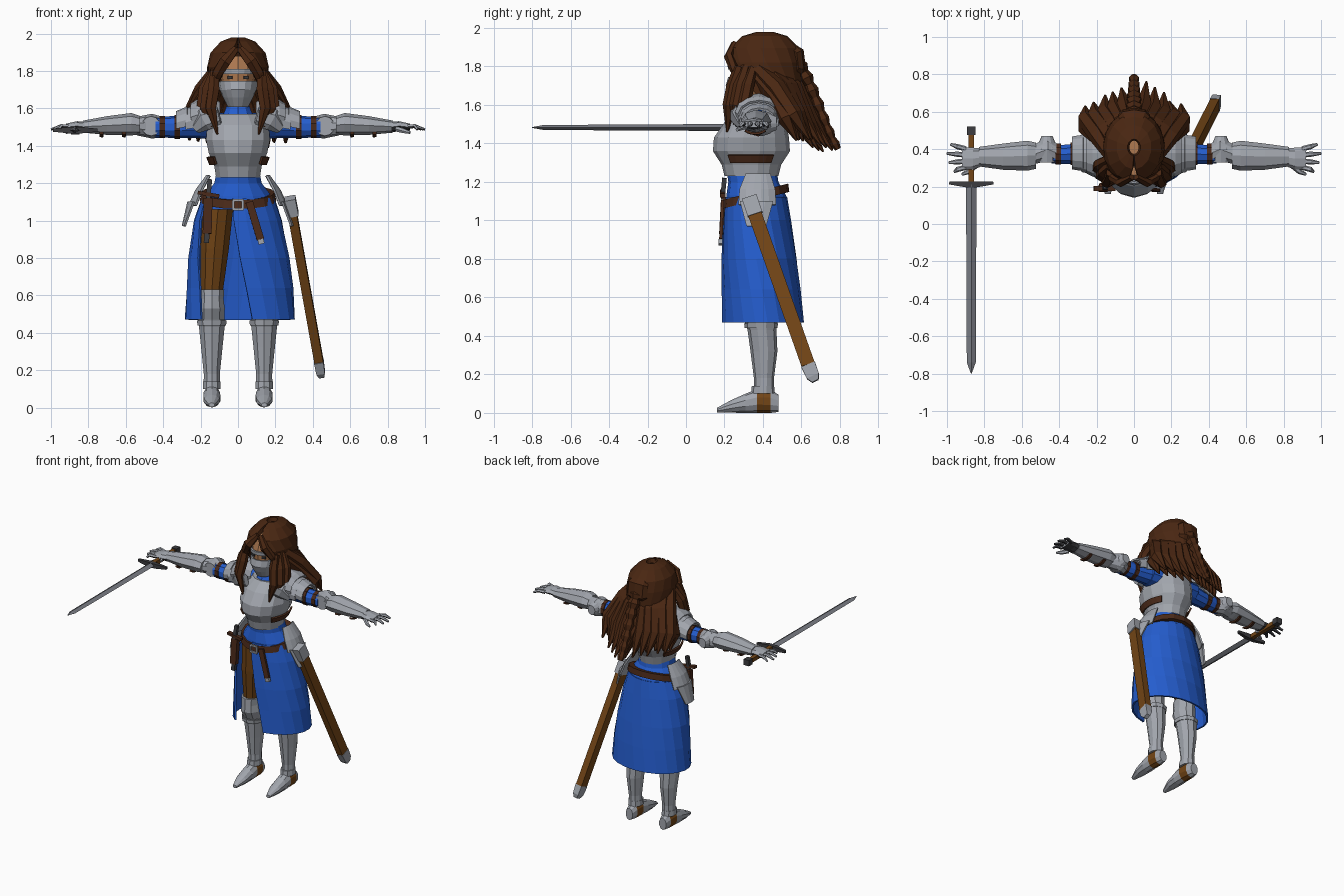
import bpy, bmesh, math, random
from mathutils import Vector

random.seed(4)
PI, TAU = math.pi, math.tau
start_cube = bpy.data.objects.get("Cube")
if start_cube:
    bpy.data.objects.remove(start_cube)


def material(name, red, green, blue):
    mat = bpy.data.materials.new(name)
    mat.use_nodes = True
    mat.diffuse_color = (red, green, blue, 1)
    mat.node_tree.nodes["Principled BSDF"].inputs["Base Color"].default_value = (red, green, blue, 1)
    return mat


STEEL = material("armour steel", .36, .38, .42)
BLADE = material("blade steel", .2, .21, .24)
DARK = material("dark metal", .045, .045, .05)
BLUE = material("blue cloth", .018, .11, .62)
HAIR = material("brown hair", .068, .02, .006)
LEATHER = material("tan leather", .17, .06, .008)
STRAP = material("dark leather", .07, .023, .01)
SKIN = material("skin", .42, .19, .08)


def finish(name, mat, bm, mirror=False, thick=0):
    bmesh.ops.recalc_face_normals(bm, faces=bm.faces)
    mesh = bpy.data.meshes.new(name)
    bm.to_mesh(mesh)
    bm.free()
    mesh.materials.append(mat)
    ob = bpy.data.objects.new(name, mesh)
    bpy.context.collection.objects.link(ob)
    if thick:
        solid = ob.modifiers.new("thickness", "SOLIDIFY")
        solid.thickness, solid.offset = thick, 0
    if mirror:
        ob.modifiers.new("mirror", "MIRROR")
    return ob


def skin_rings(bm, rings, closed):
    rings = [[bm.verts.new(co) for co in ring] for ring in rings]
    count = len(rings[0])
    for low, high in zip(rings, rings[1:]):
        for i in range(count if closed else count - 1):
            j = (i + 1) % count
            bm.faces.new((low[i], low[j], high[j], high[i]))
    if closed:
        bm.faces.new(rings[0])
        bm.faces.new(rings[-1])


def loft(name, mat, axis, sides, rows, mirror=False, arc=None, thick=.012):
    """Rows: position on axis, two centres, two radii, optional arc limits.
    Angle zero is the front for axis Z and the bottom for X and Y."""
    rings = []
    is_open = bool(arc) or len(rows[0]) > 5
    for pos, ca, cb, ra, rb, *limits in rows:
        first, last = limits or arc or (0, TAU)
        ring = []
        for i in range(sides + is_open):
            angle = first + (last - first) * i / sides
            a, b = ca + ra * math.sin(angle), cb - rb * math.cos(angle)
            ring.append({"X": (pos, a, b), "Y": (a, pos, b), "Z": (a, b, pos)}[axis])
        rings.append(ring)
    bm = bmesh.new()
    skin_rings(bm, rings, not is_open)
    return finish(name, mat, bm, mirror, thick if is_open else 0)


def tube(name, mat, path, radii, sides=6, hint=(1, 0, 0), twist=0, mirror=False):
    """Sweeps an ellipse on a path; the second radius runs along the hint."""
    path = [Vector(p) for p in path]
    rings = []
    for k, (p, (wide, high)) in enumerate(zip(path, radii)):
        tangent = (path[min(k + 1, len(path) - 1)] - path[max(k - 1, 0)]).normalized()
        side = tangent.cross(Vector(hint)).normalized()
        up = side.cross(tangent)
        angles = [twist + TAU * i / sides for i in range(sides)]
        rings.append([p + side * wide * math.cos(a) + up * high * math.sin(a) for a in angles])
    bm = bmesh.new()
    skin_rings(bm, rings, True)
    return finish(name, mat, bm, mirror)


def bar(name, mat, p, q, wide, high, **options):
    return tube(name, mat, (p, q), [(wide * 1.41, high * 1.41)] * 2, 4, twist=PI / 4, **options)


def paint(ob, mat, rule):
    ob.data.materials.append(mat)
    for face in ob.data.polygons:
        if rule(face):
            face.material_index = 1


# Torso and waist
loft("breastplate", STEEL, "Z", 14, [
    (1.23, 0, .34, .12, .14), (1.29, 0, .34, .13, .155), (1.36, 0, .34, .16, .2),
    (1.43, 0, .34, .175, .195), (1.51, 0, .36, .17, .16), (1.57, 0, .38, .12, .11)])
loft("tunic", BLUE, "Z", 14, [
    (1.06, 0, .37, .2, .165), (1.13, 0, .365, .185, .155), (1.2, 0, .35, .13, .13),
    (1.27, 0, .34, .115, .13)])
loft("collar", BLUE, "Z", 10, [(1.55, 0, .37, .09, .1), (1.62, 0, .37, .06, .065)])
loft("neck", SKIN, "Z", 8, [(1.58, 0, .37, .05, .05), (1.72, 0, .37, .05, .05)])
loft("side_strap", STRAP, "Z", 6, [(1.3, 0, .34, .148, .172), (1.34, 0, .34, .164, .195)],
     mirror=True, arc=(.9, 2.2))
loft("shoulder_yoke", BLUE, "X", 10, [(0, .38, 1.5, .1, .07), (.2, .38, 1.51, .08, .07)], mirror=True)

# Open skirt wrapping from the front slit around the back
loft("skirt", BLUE, "Z", 18, [
    (1.12, 0, .365, .19, .155, -.15, TAU - 1.1), (1, 0, .37, .23, .17, -.1, TAU - 1.05),
    (.8, .005, .38, .265, .19, .02, TAU - .95), (.64, .01, .39, .28, .2, .12, TAU - .85),
    (.47, .01, .397, .29, .21, .23, TAU - .78)])

# Belt, dropped toward the front
belt = loft("belt", STRAP, "Z", 16, [(1.105, 0, .365, .205, .172), (1.15, 0, .365, .195, .166)])
for v in belt.data.vertices:
    v.co.z += (v.co.y - .365) * .25
for z in (1.06, 1.108):
    bar("buckle_rail", STEEL, (-.03, .187, z), (.03, .187, z), .006, .006, hint=(0, 0, 1))
for x in (-.026, .026):
    bar("buckle_post", STEEL, (x, .187, 1.06), (x, .187, 1.108), .006, .006)
bar("belt_tail", STRAP, (.06, .19, 1.1), (.12, .18, .9), .008, .02)
bar("belt_tail_tip", STEEL, (.12, .18, .9), (.127, .18, .875), .01, .016)

# Hip plates
loft("hip_plate", STEEL, "Z", 5, [
    (1.24, 0, .37, .165, .16, 1.2, 2), (1.16, 0, .37, .225, .18, 1.05, 2.1),
    (1.08, 0, .37, .26, .19, 1.05, 2.1)], mirror=True)
loft("hip_plate_lower", STEEL, "Z", 4, [
    (1.1, 0, .37, .265, .195, 1.1, 2), (.97, 0, .37, .295, .2, 1.3, 1.8)], mirror=True)

# Dagger at the right hip
bar("dagger_sheath", STRAP, (-.16, .2, 1.12), (-.165, .19, .93), .018, .024)
bar("dagger_tip", DARK, (-.165, .19, .93), (-.17, .19, .88), .012, .014)
bar("dagger_guard", STRAP, (-.215, .19, 1.15), (-.1, .19, 1.13), .014, .01, hint=(0, 0, 1))
bar("dagger_grip", DARK, (-.16, .19, 1.12), (-.15, .2, 1.22), .012, .012)

# Scabbard at the left hip
tip_top = (.432, .635, .25)
bar("scabbard", LEATHER, (.285, .345, 1.07), tip_top, .036, .024)
tube("scabbard_tip", STEEL, (tip_top, (.442, .66, .19), (.447, .672, .165)),
     [(.054, .036), (.048, .032), (.025, .02)], 4, twist=PI / 4)
bar("scabbard_throat", STEEL, (.277, .33, 1.12), (.295, .36, 1.03), .04, .03)

# Legs and boots
leg = .14
loft("thigh", LEATHER, "Z", 10, [
    (.45, leg, .4, .055, .06), (.62, leg, .38, .062, .075), (.85, .125, .37, .08, .1),
    (1.08, .105, .37, .085, .12)], mirror=True)
loft("knee_plate", STEEL, "Z", 10, [
    (.47, leg, .385, .07, .075), (.53, leg, .37, .073, .09), (.58, leg, .37, .066, .088),
    (.63, leg, .37, .07, .085)], mirror=True)
loft("greave", STEEL, "Z", 10, [
    (.1, leg, .405, .046, .052), (.18, leg, .405, .045, .052), (.32, leg, .405, .06, .07),
    (.43, leg, .395, .072, .075), (.47, leg, .39, .078, .085)], mirror=True)
loft("ankle_cuff", STEEL, "Z", 10, [(.1, leg, .4, .05, .062), (.14, leg, .4, .05, .058)], mirror=True)
loft("knee_rim", STEEL, "Z", 10, [(.44, leg, .39, .08, .085), (.465, leg, .39, .084, .088)], mirror=True)
boot = loft("boot", STEEL, "Y", 10, [
    (.16, leg, .014, .016, .012), (.24, leg, .035, .042, .034), (.31, leg, .05, .048, .05),
    (.37, leg, .062, .046, .062), (.44, leg, .06, .043, .06), (.48, leg, .05, .03, .045)], mirror=True)
paint(boot, LEATHER, lambda f: .36 < f.center.y < .45)

# Arms
loft("upper_arm", BLUE, "X", 10, [
    (.15, .38, 1.51, .07, .07), (.3, .375, 1.5, .058, .06), (.44, .37, 1.5, .05, .055)], mirror=True)
for x, size in ((.31, .064), (.39, .059)):
    loft("arm_strap", STRAP, "X", 10, [(x, .375, 1.5, size, size), (x + .03, .375, 1.5, size, size)], mirror=True)
for x in (.6, .72):
    loft("forearm_strap", STRAP, "X", 6, [(x, .36, 1.505, .075, .055), (x + .02, .36, 1.505, .072, .053)],
         mirror=True, arc=(-.8, .8))
loft("elbow_sleeve", STEEL, "X", 10, [
    (.415, .38, 1.5, .055, .058), (.46, .4, 1.505, .065, .066), (.54, .37, 1.505, .055, .05)], mirror=True)
loft("elbow_disc", STEEL, "Y", 12, [
    (.33, .465, 1.505, .05, .052), (.4, .465, 1.505, .058, .066), (.47, .465, 1.505, .03, .035)], mirror=True)
loft("forearm_plate", STEEL, "X", 8, [
    (.525, .365, 1.51, .07, .05), (.57, .365, 1.515, .08, .06), (.7, .36, 1.508, .07, .05),
    (.83, .36, 1.502, .052, .032)], mirror=True)

# Layered shoulder plates
loft("shoulder_cap", STEEL, "X", 8, [
    (.1, .38, 1.57, .085, .06), (.15, .38, 1.57, .115, .085), (.22, .38, 1.56, .12, .08),
    (.25, .38, 1.55, .105, .07)], mirror=True, arc=(1.1, TAU - 1.1))
for x, size in ((.22, .108), (.27, .092)):
    loft("shoulder_lame", STEEL, "X", 8, [
        (x, .38, 1.53, size, size * .8), (x + .06, .38, 1.515, size * .9, size * .7)],
        mirror=True, arc=(1.2, TAU - 1.2))
tube("chest_lame", STEEL, [(.1, .24, 1.56), (.18, .26, 1.54), (.23, .29, 1.49)],
     [(.05, .02), (.06, .025), (.03, .015)], 6, hint=(0, 1, 0), mirror=True)

# Gauntlets
def palm_side(face):
    return face.normal.z < -.3


palm = loft("palm", STEEL, "X", 8, [
    (.82, .355, 1.5, .05, .03), (.86, .35, 1.505, .058, .026), (.92, .35, 1.5, .06, .018)], mirror=True)
paint(palm, DARK, palm_side)
for i, reach in enumerate((.96, .99, 1, .98)):
    y = .303 + i * .033
    spread = (i - 1.5) * .008
    finger = tube("finger", STEEL, [(.9, y, 1.5), (.945, y + spread, 1.505), (reach, y + spread * 2, 1.487)],
                  [(.014, .013), (.014, .012), (.007, .007)], 6, hint=(0, 0, 1), mirror=True)
    paint(finger, DARK, palm_side)
tube("thumb", STEEL, [(.85, .31, 1.49), (.885, .28, 1.48), (.92, .265, 1.47)],
     [(.016, .016), (.014, .014), (.008, .008)], 6, hint=(0, 0, 1), mirror=True)

# Sword beside the right hand
sx, sz = -.87, 1.483
tube("sword_blade", BLADE, [(sx, -.8, sz), (sx, -.74, sz), (sx, .21, sz)],
     [(.002, .002), (.013, .024), (.018, .028)], 4)
tube("sword_guard", DARK, [(sx - .118, .22, sz), (sx - .03, .212, sz), (sx + .03, .212, sz), (sx + .118, .22, sz)],
     [(.012, .012), (.022, .024), (.022, .024), (.012, .012)], 4, hint=(0, 0, 1), twist=PI / 4)
bar("sword_grip", LEATHER, (sx, .22, sz), (sx, .48, sz), .015, .015)
bar("sword_pommel", DARK, (sx, .475, sz), (sx, .52, sz), .022, .022)

# Head and visor
loft("face", SKIN, "Z", 12, [
    (1.64, 0, .32, .05, .07), (1.7, 0, .34, .08, .1), (1.8, 0, .36, .1, .125), (1.88, 0, .37, .09, .11)])
loft("visor", STEEL, "Z", 8, [
    (1.61, 0, .33, .05, .07), (1.66, 0, .33, .075, .1), (1.7, 0, .34, .092, .128),
    (1.745, 0, .35, .1, .125)], arc=(-1.5, 1.5))
loft("brow_band", STEEL, "Z", 8, [(1.785, 0, .36, .105, .136), (1.81, 0, .36, .108, .138)], arc=(-1.2, 1.2))
bar("eye", DARK, (.03, .246, 1.765), (.055, .252, 1.765), .008, .008, hint=(0, 0, 1), mirror=True)

# Hair cap open over the face
loft("hair_cap", HAIR, "Z", 14, [
    (1.965, 0, .41, .03, .04, 0, TAU), (1.945, 0, .41, .085, .11, .05, TAU - .05),
    (1.89, 0, .405, .135, .168, .2, TAU - .2), (1.82, 0, .405, .15, .185, .5, TAU - .5),
    (1.72, 0, .42, .15, .17, .95, TAU - .95), (1.62, 0, .45, .16, .14, 1.2, TAU - 1.2)], thick=.03)
tube("fringe", HAIR, [(.01, .25, 1.92), (.07, .222, 1.85), (.11, .25, 1.79), (.14, .29, 1.7)],
     [(.015, .02), (.025, .035), (.025, .03), (.015, .02)], mirror=True)
tube("hair_knot", HAIR, [(0, .52, 1.92), (0, .575, 1.87), (0, .585, 1.79), (0, .55, 1.72)],
     [(.02, .05), (.04, .085), (.04, .085), (.02, .05)], 8)

# Front locks hanging over the chest
for x, y, drop in ((.12, .225, 1.46), (.15, .26, 1.5), (.17, .3, 1.55)):
    tube("front_lock", HAIR, [(.125, y + .05, 1.8), (x + .01, y + .02, 1.7), (x + .025, y, 1.6), (x - .01, y - .01, drop)],
         [(.025, .025), (.035, .035), (.035, .032), (.006, .006)], mirror=True)

# Back locks fanning out over the shoulders
for layer in range(2):
    for i in range(-5, 6):
        s = i / 5
        edge = abs(s)
        jitter = random.uniform(-.02, .02)
        tip = Vector((.25 * s + jitter, .77 - .13 * edge + jitter - .07 * layer, 1.37 + .05 * edge - jitter))
        path = [(.12 * s, .5 - .14 * edge * edge, 1.8 - .04 * layer),
                (.19 * s, .57 - .1 * edge * edge, 1.69 - .05 * layer),
                (.26 * s, .65 - .09 * edge - .04 * layer, 1.55 - .02 * layer), tip]
        tube("back_lock", HAIR, path, [(.035, .035), (.05, .05), (.045, .045), (.005, .006)], 6)

# Braid down the middle of the back
path, radii = [], []
for k in range(15):
    t = k / 14
    path.append((0, .58 + .21 * t, 1.82 - .45 * t - .07 * math.sin(PI * t) * (t - .6)))
    size = (.042 if k % 2 else .028) * (1.05 - .5 * t)
    radii.append((size, size * 1.2))
tube("braid", HAIR, path, radii)
